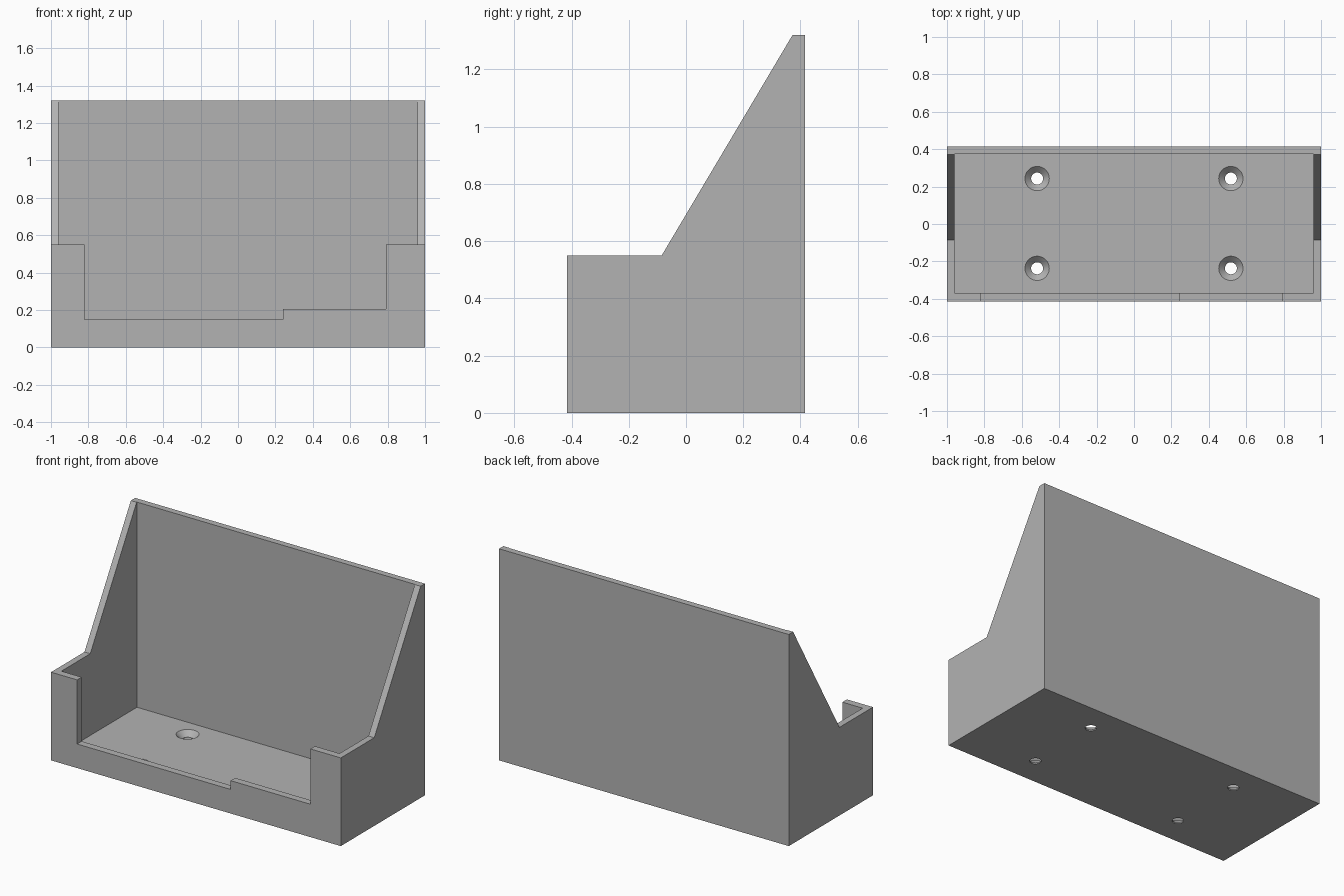
import bpy
import bmesh
from mathutils import Vector

cube = bpy.data.objects.get("Cube")
if cube:
    bpy.data.objects.remove(cube, do_unlink=True)

# Overall sizes
HALF_X, HALF_Y, WALL = 1.0, 0.415, 0.04
HEIGHT, FRONT_H, FLOOR = 1.32, 0.55, 0.04

grey = bpy.data.materials.new("plain grey")
grey.use_nodes = True
grey.diffuse_color = (0.45, 0.45, 0.45, 1)
grey.node_tree.nodes["Principled BSDF"].inputs["Base Color"].default_value = grey.diffuse_color


def finish(name, bm):
    bmesh.ops.recalc_face_normals(bm, faces=bm.faces)
    mesh = bpy.data.meshes.new(name)
    bm.to_mesh(mesh)
    bm.free()
    mesh.materials.append(grey)
    obj = bpy.data.objects.new(name, mesh)
    bpy.context.collection.objects.link(obj)
    return obj


def prism(name, points, sweep):
    """Extrude a closed outline along a sweep vector."""
    bm = bmesh.new()
    face = bm.faces.new([bm.verts.new(p) for p in points])
    ext = bmesh.ops.extrude_face_region(bm, geom=[face])
    verts = [g for g in ext["geom"] if isinstance(g, bmesh.types.BMVert)]
    bmesh.ops.translate(bm, verts=verts, vec=Vector(sweep))
    return finish(name, bm)


def lathe(name, profile, x, y, sides=48):
    """Stack circles of (radius, z) into a closed turned solid."""
    bm = bmesh.new()
    rings = []
    for radius, z in profile:
        ring = bmesh.ops.create_circle(bm, segments=sides, radius=radius)["verts"]
        bmesh.ops.translate(bm, verts=ring, vec=(x, y, z))
        rings.append(ring)
    for low, high in zip(rings, rings[1:]):
        for i in range(sides):
            j = (i + 1) % sides
            bm.faces.new((low[i], low[j], high[j], high[i]))
    bm.faces.new(rings[0])
    bm.faces.new(rings[-1])
    return finish(name, bm)


def cut(target, cutter):
    mod = target.modifiers.new("cut", 'BOOLEAN')
    mod.operation = 'DIFFERENCE'
    mod.solver = 'EXACT'
    mod.object = cutter
    bpy.context.view_layer.objects.active = target
    bpy.ops.object.modifier_apply(modifier=mod.name)
    bpy.data.objects.remove(cutter, do_unlink=True)


# Holder body: side profile with sloping shoulders, swept across the width
side = [(-HALF_Y, 0), (HALF_Y, 0), (HALF_Y, HEIGHT), (HALF_Y - WALL - 0.003, HEIGHT),
        (-0.085, FRONT_H), (-HALF_Y, FRONT_H)]
holder = prism("holder_body", [(-HALF_X, y, z) for y, z in side], (2 * HALF_X, 0, 0))

# Inner tray space
ix, iy = HALF_X - WALL, HALF_Y - WALL
tray = [(-ix, -iy + 0.005), (ix, -iy + 0.005), (ix, iy), (-ix, iy)]
cut(holder, prism("tray_cutter", [(x, y, FLOOR) for x, y in tray], (0, 0, 2)))

# Stepped opening in the front wall
opening = [(-0.82, 0.15), (0.24, 0.15), (0.24, 0.205), (0.79, 0.205), (0.79, 1), (-0.82, 1)]
cut(holder, prism("opening_cutter", [(x, -0.5, z) for x, z in opening], (0, 0.2, 0)))

# Four countersunk screw holes in the floor
for x in (-0.518, 0.518):
    for y in (-0.237, 0.243):
        cut(holder, lathe("hole_cutter", [(0.032, -0.05), (0.032, 0.007),
                                          (0.065, FLOOR), (0.065, 0.1)], x, y))

# Smooth hole walls, crisp edges elsewhere
bpy.ops.object.select_all(action='DESELECT')
holder.select_set(True)
bpy.context.view_layer.objects.active = holder
bpy.ops.object.shade_smooth_by_angle(angle=0.5)
